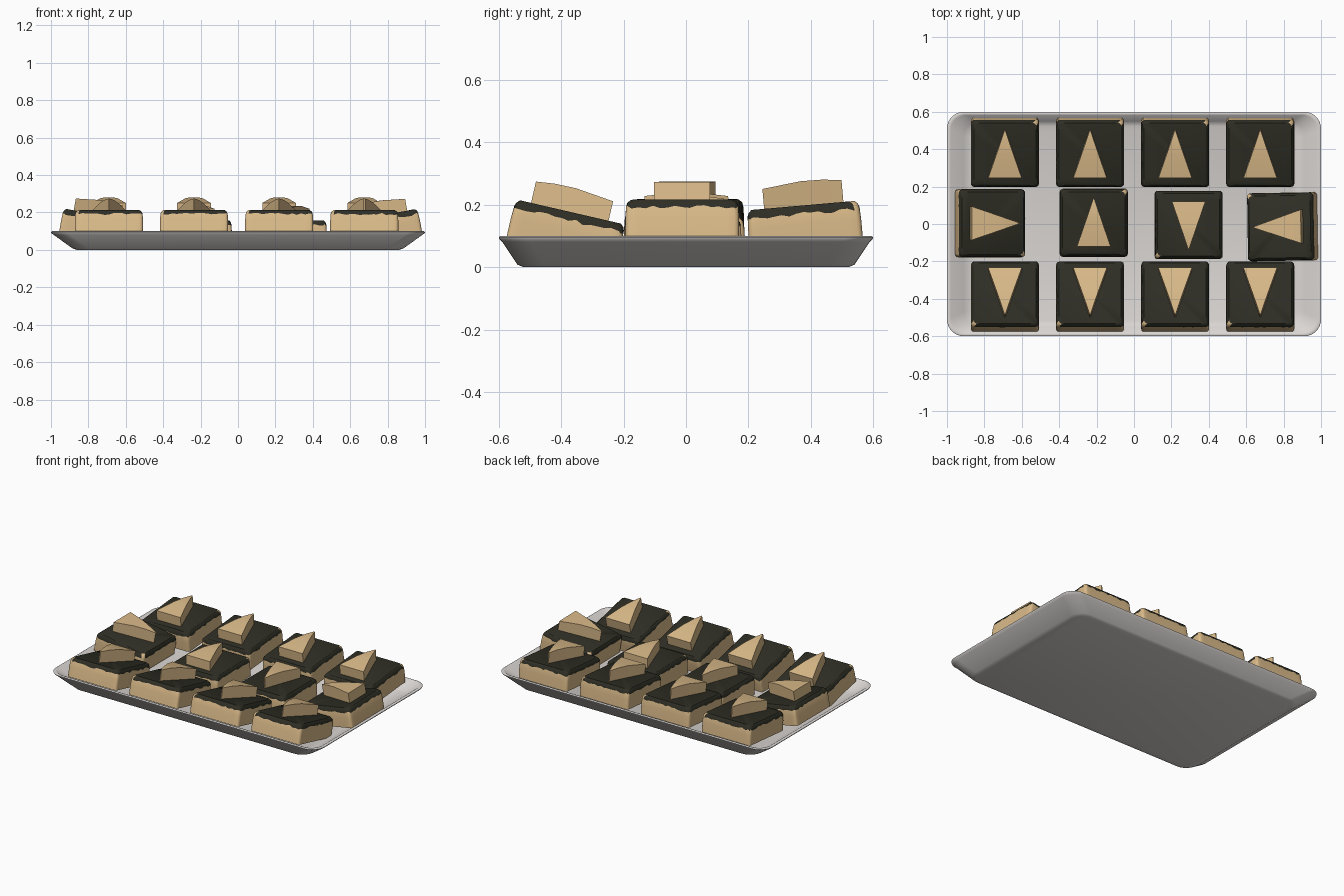
import bpy, bmesh, math, random
from mathutils import Matrix, Vector

if "Cube" in bpy.data.objects:
    bpy.data.objects.remove(bpy.data.objects["Cube"])

random.seed(4)

def material(name, rgb):
    m = bpy.data.materials.new(name)
    m.diffuse_color = (*rgb, 1)
    m.use_nodes = True
    m.node_tree.nodes["Principled BSDF"].inputs["Base Color"].default_value = m.diffuse_color
    return m

WHITE = material("tray_white", (0.70, 0.67, 0.65))
TAN = material("tan_cake", (0.70, 0.49, 0.25))
DARK = material("dark_icing", (0.027, 0.027, 0.018))

def finish(bm, name, mats, angle=35, matrix=None):
    bmesh.ops.recalc_face_normals(bm, faces=bm.faces)
    me = bpy.data.meshes.new(name)
    bm.to_mesh(me)
    bm.free()
    for m in mats:
        me.materials.append(m)
    ob = bpy.data.objects.new(name, me)
    bpy.context.collection.objects.link(ob)
    if matrix:
        ob.matrix_world = matrix
    bpy.ops.object.select_all(action='DESELECT')
    ob.select_set(True)
    bpy.context.view_layer.objects.active = ob
    bpy.ops.object.shade_smooth_by_angle(angle=math.radians(angle))
    return ob

def rounded_rect(hx, hy, r, corner=6, side=1):
    """Outline of a rounded rectangle, with extra points along each side."""
    arcs = []
    for q, (sx, sy) in enumerate([(1, 1), (-1, 1), (-1, -1), (1, -1)]):
        c = Vector((sx * (hx - r), sy * (hy - r)))
        arcs.append([c + r * Vector((math.cos(a), math.sin(a))) for a in
                     [(q + i / corner) * math.pi / 2 for i in range(corner + 1)]])
    pts = []
    for q in range(4):
        pts += arcs[q]
        a, b = arcs[q][-1], arcs[(q + 1) % 4][0]
        pts += [a.lerp(b, i / side) for i in range(1, side)]
    return pts

def loft(bm, rings):
    """Bridge rings of vertices, cap both ends; returns side faces per step."""
    steps = []
    n = len(rings[0])
    for a, b in zip(rings, rings[1:]):
        steps.append([bm.faces.new((a[i], a[(i + 1) % n], b[(i + 1) % n], b[i]))
                      for i in range(n)])
    bm.faces.new(rings[0])
    top = bm.faces.new(rings[-1])
    return steps, top

# Shallow tray with sloping walls
bm = bmesh.new()
profile = [(.86, .52, 0, .08), (.885, .54, .008, .09), (.985, .588, .08, .09),
           (.998, .598, .09, .09), (1, .6, .096, .09), (.993, .593, .1, .085),
           (.98, .582, .097, .08), (.91, .55, .045, .08), (.87, .525, .03, .07)]
loft(bm, [[bm.verts.new((p.x, p.y, z)) for p in rounded_rect(hx, hy, r, 8)]
          for hx, hy, z, r in profile])
finish(bm, "tray", [WHITE], 45)

def cake(x, y, z, heading, tilt):
    """Square cake with icing on top; origin at top centre, wedge points to +y."""
    mat = (Matrix.Translation((x, y, z)) @ Matrix.Rotation(math.radians(heading), 4, 'Z')
           @ Matrix.Rotation(math.radians(tilt), 4, 'X'))
    # cake body: sides, wavy icing border, rounded top edge
    bm = bmesh.new()
    rings = []
    for h, z0, jitter in [(.182, -.125, 0), (.182, -.06, 0), (.180, -.026, .006),
                          (.176, -.010, 0), (.166, 0, 0)]:
        rings.append([bm.verts.new((p.x, p.y, z0 + random.uniform(-jitter, jitter)))
                      for p in rounded_rect(h, h, .016, 3, 14)])
    steps, top = loft(bm, rings)
    for f in steps[2] + steps[3]:
        c = f.calc_center_median()
        # one corner of the icing is bare
        f.material_index = 0 if min(c.x, c.y) > .155 else 1
    top.material_index = 1
    finish(bm, "iced_cake", [TAN, DARK], 40, mat)
    # triangular wedge on top, highest at its middle
    bm = bmesh.new()
    rings = []
    for yy, w, h in [(-.125, .09, .064), (0, .047, .078), (.07, .023, .077), (.13, .003, .07)]:
        rings.append([bm.verts.new(v) for v in
                      [(-w, yy, -.005), (w, yy, -.005), (w, yy, h), (-w, yy, h)]])
    loft(bm, rings)
    finish(bm, "wedge_topping", [TAN], 30, mat)

# Front and back rows lean on the long walls of the tray
for x in (-.69, -.235, .22, .675):
    cake(x, -.37, .177, 180, 13)
    cake(x, .375, .198, 0, 5)

# Middle row: outer two lean on the short walls, inner two lie flat
cake(-.755, .004, .190, -90, -10)
cake(.78, -.015, .188, 91, -10)
cake(-.215, .006, .157, 0, 0.5)
cake(.292, -.004, .157, 180, 0.5)
